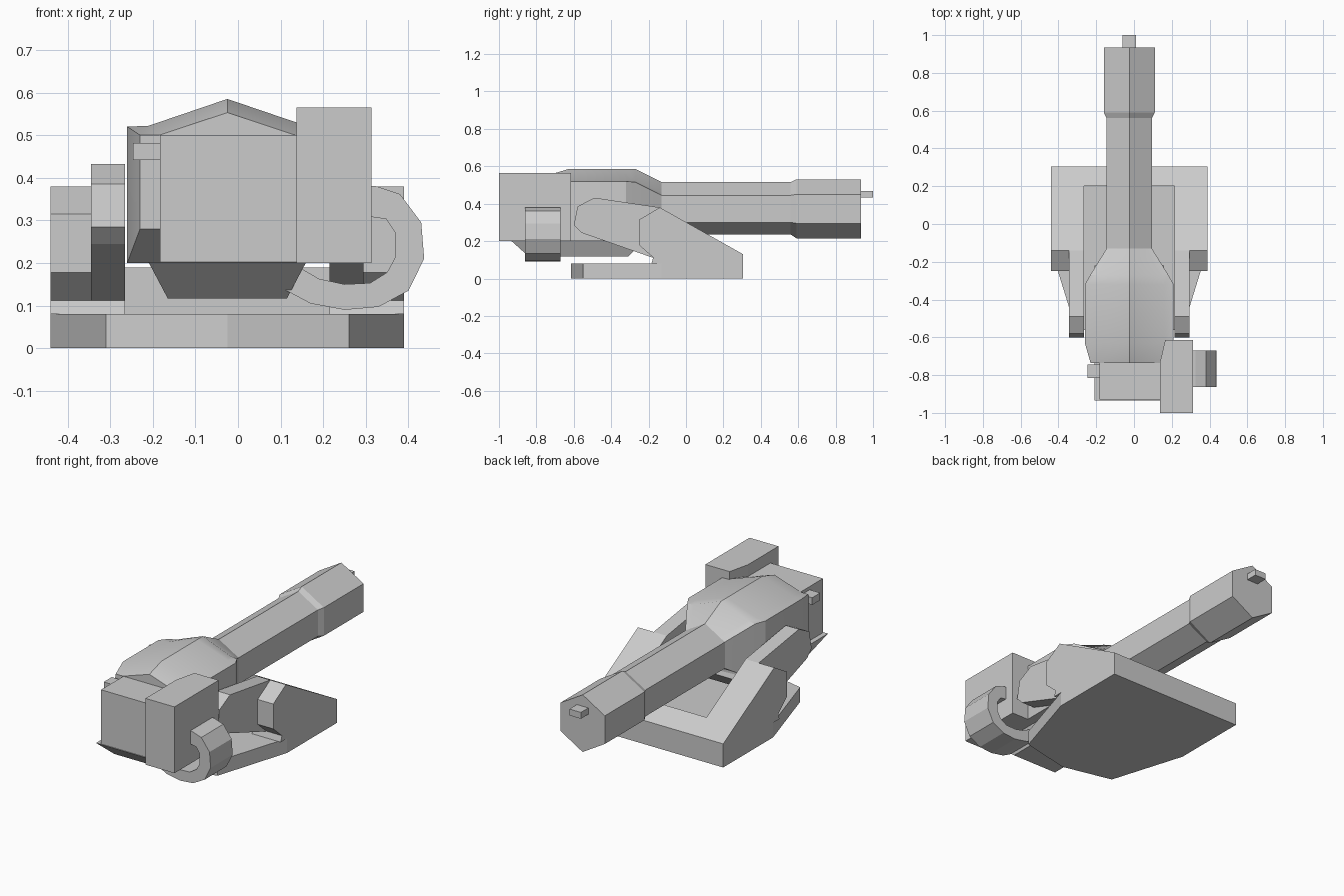
import bpy, bmesh, math

if "Cube" in bpy.data.objects:
    bpy.data.objects.remove(bpy.data.objects["Cube"])

CX = -0.025  # symmetry plane of base, head and barrel


def finish(name, bm):
    bmesh.ops.recalc_face_normals(bm, faces=bm.faces[:])
    me = bpy.data.meshes.new(name)
    bm.to_mesh(me)
    bm.free()
    ob = bpy.data.objects.new(name, me)
    bpy.context.collection.objects.link(ob)
    return ob


def loft(name, rings):
    """Skin a list of equally long closed rings and cap both ends."""
    bm = bmesh.new()
    vs = [[bm.verts.new(p) for p in r] for r in rings]
    n = len(vs[0])
    for a, b in zip(vs, vs[1:]):
        for i in range(n):
            j = (i + 1) % n
            bm.faces.new((a[i], a[j], b[j], b[i]))
    bm.faces.new(vs[0])
    bm.faces.new(vs[-1])
    return finish(name, bm)


def prism(name, pts, axis, lo, hi):
    """Extrude a 2D profile along x (pts y,z), y (pts x,z) or z (pts x,y)."""
    place = {'x': lambda p, d: (d, p[0], p[1]),
             'y': lambda p, d: (p[0], d, p[1]),
             'z': lambda p, d: (p[0], p[1], d)}[axis]
    return loft(name, [[place(p, d) for p in pts] for d in (lo, hi)])


def box(name, x0, x1, y0, y1, z0, z1):
    return prism(name, [(x0, y0), (x1, y0), (x1, y1), (x0, y1)], 'z', z0, z1)


def section(y, top, right):
    """Symmetric closed ring: top ridge point, right side, mirrored left side."""
    return ([(CX, y, top)] + [(CX + x, y, z) for x, z in right]
            + [(CX - x, y, z) for x, z in reversed(right) if x > 0])


# Base plate with tapered, slightly pointed front
half = [(0.415, 0.305), (0.415, -0.13), (0.285, -0.55)]
outline = ([(CX + x, y) for x, y in half] + [(CX, -0.615)]
           + [(CX - x, y) for x, y in reversed(half)])
prism("base_plate", outline, 'z', 0, 0.08)

# Side supports and the arms they carry
wedge = [(0.305, 0.08), (0.305, 0.13), (-0.14, 0.38), (-0.25, 0.315),
         (-0.25, 0.178), (-0.175, 0.112), (-0.185, 0.08)]
arm = [(-0.14, 0.38), (-0.49, 0.432), (-0.58, 0.385), (-0.60, 0.285),
       (-0.56, 0.245), (-0.18, 0.112), (-0.10, 0.15)]
for side, s in (("left", -1), ("right", 1)):
    prism(side + "_support", wedge, 'x', CX + s * 0.24, CX + s * 0.415)
    prism(side + "_arm", arm, 'x', CX + s * 0.24, CX + s * 0.32)
prism("rear_crossbar", [(0.20, 0.08), (0.305, 0.08), (0.305, 0.13), (0.20, 0.189)],
      'x', CX - 0.24, CX + 0.24)

# Turret head, lofted from the front neck to the barrel root
head = loft("turret_head", [
    section(-0.735, 0.553, [(0.16, 0.50), (0.205, 0.50), (0.205, 0.28), (0, 0.28)]),
    section(-0.63, 0.585, [(0.185, 0.522), (0.235, 0.52), (0.235, 0.20), (0, 0.20)]),
    section(-0.32, 0.585, [(0.185, 0.522), (0.235, 0.52), (0.235, 0.20), (0, 0.20)]),
    section(-0.27, 0.585, [(0.165, 0.522), (0.207, 0.515), (0.207, 0.21), (0, 0.20)]),
    section(-0.13, 0.515, [(0.09, 0.462), (0.12, 0.445), (0.12, 0.30), (0, 0.235)]),
])
bpy.context.view_layer.objects.active = head
head.select_set(True)
bpy.ops.object.shade_smooth_by_angle(angle=math.radians(25))
head.select_set(False)

# Keel under the head, narrowing downward
keel = []
for w, y0, y1, z in ((0.185, -0.935, -0.22, 0.202), (0.14, -0.84, -0.31, 0.117)):
    keel.append([(CX - w, y0, z), (CX + w, y0, z), (CX + w, y1, z), (CX - w, y1, z)])
loft("keel", keel)

# Front housing and small side knob
box("front_housing", -0.183, 0.14, -0.93, -0.70, 0.20, 0.50)
box("side_knob", -0.247, -0.18, -0.815, -0.745, 0.442, 0.482)

# Six-sided barrel with thicker muzzle and sight tip
thin = (0.515, [(0.12, 0.445), (0.12, 0.30), (0, 0.235)])
thick = (0.53, [(0.135, 0.45), (0.135, 0.295), (0, 0.215)])
loft("barrel", [section(-0.2, *thin), section(0.56, *thin),
                section(0.59, *thick), section(0.935, *thick)])
box("muzzle_tip", -0.06, 0.01, 0.92, 1.0, 0.432, 0.467)

# Ammunition box with one slanted inner corner
prism("ammo_box", [(0.137, -1.0), (0.313, -1.0), (0.313, -0.615),
                   (0.165, -0.615), (0.137, -0.735)], 'z', 0.20, 0.565)

# Curved feed chute from the box round to the keel
chute = [(0.30, 0.382), (0.325, 0.38), (0.38, 0.362), (0.43, 0.295), (0.437, 0.21),
         (0.40, 0.135), (0.33, 0.097), (0.25, 0.09), (0.17, 0.105), (0.11, 0.137),
         (0.135, 0.195), (0.19, 0.163), (0.25, 0.15), (0.31, 0.153), (0.35, 0.178),
         (0.37, 0.215), (0.37, 0.27), (0.348, 0.303), (0.30, 0.31)]
prism("feed_chute", chute, 'y', -0.862, -0.67)
